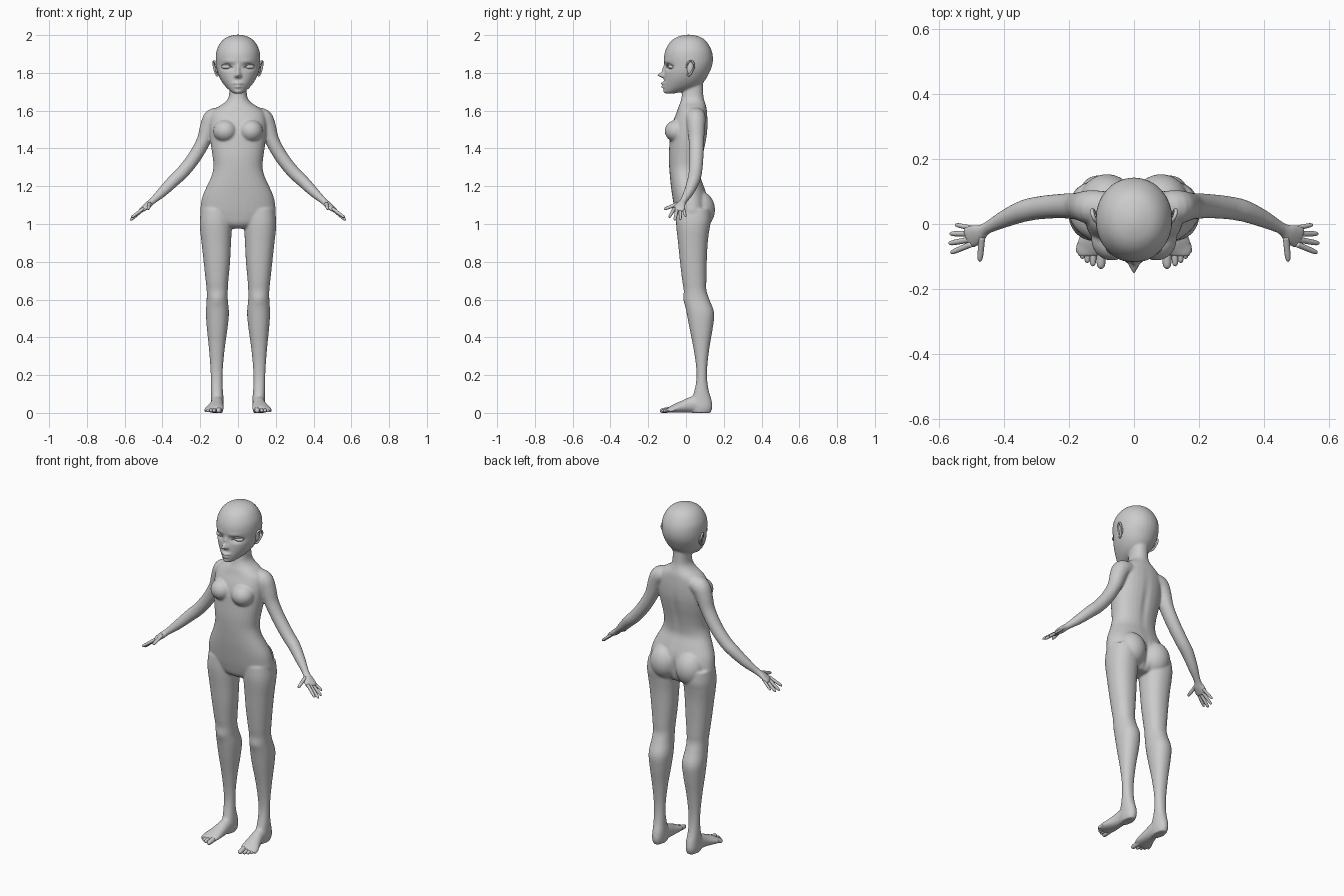
import bpy, bmesh, math
from mathutils import Vector, Matrix

BOTH = (1, -1)


def spline(rows, k=4):
    """Catmull-Rom resampling of section rows."""
    rows = [Vector(r) for r in rows]
    out = []
    for i in range(len(rows) - 1):
        a, b = rows[max(i - 1, 0)], rows[i]
        c, d = rows[i + 1], rows[min(i + 2, len(rows) - 1)]
        for j in range(k):
            t = j / k
            out.append(0.5 * (2 * b + (c - a) * t + (2 * a - 5 * b + 4 * c - d) * t * t
                              + (3 * b - a - 3 * c + d) * t ** 3))
    return out + [rows[-1]]


def skin(bm, rings, sides):
    """Bridge rings into a closed tube, optionally mirrored in x."""
    for s in sides:
        vs = [[bm.verts.new((p.x * s, p.y, p.z)) for p in r] for r in rings]
        n = len(vs[0])
        for a, b in zip(vs, vs[1:]):
            for i in range(n):
                bm.faces.new((a[i], a[(i + 1) % n], b[(i + 1) % n], b[i]))
        bm.faces.new(vs[0])
        bm.faces.new(vs[-1])


def stack(bm, rows, sides=(1,), n=32, power=2.2):
    """Horizontal sections: z, centre x, half width, front y, back y."""
    rings = []
    for z, xc, rx, yf, yb in spline(rows):
        ring = []
        for i in range(n):
            a = 2 * math.pi * i / n
            c, s = math.cos(a), math.sin(a)
            ring.append(Vector((
                xc + rx * math.copysign(abs(c) ** (2 / power), c),
                (yf + yb) / 2 + (yb - yf) / 2 * math.copysign(abs(s) ** (2 / power), s), z)))
        rings.append(ring)
    skin(bm, rings, sides)


def tube(bm, rows, sides=BOTH, n=16, ref=(0, 0, 1)):
    """Sections along a path: x, y, z, half width, half height."""
    rows = spline(rows)
    pts = [Vector(r[:3]) for r in rows]
    rings = []
    for i, p in enumerate(pts):
        t = (pts[min(i + 1, len(pts) - 1)] - pts[max(i - 1, 0)]).normalized()
        side = t.cross(Vector(ref)).normalized()
        up = side.cross(t)
        w, h = max(rows[i][3], .001), max(rows[i][4], .001)
        rings.append([p + side * w * math.cos(2 * math.pi * k / n)
                      + up * h * math.sin(2 * math.pi * k / n) for k in range(n)])
    skin(bm, rings, sides)


def ball(bm, c, r, sides=BOTH):
    for s in sides:
        m = Matrix.Translation((c[0] * s, c[1], c[2])) @ Matrix.Diagonal((*r, 1))
        bmesh.ops.create_uvsphere(bm, u_segments=24, v_segments=16, radius=1, matrix=m)


def digit(bm, a, b, r):
    """A finger or toe with a rounded tip."""
    a, b = Vector(a), Vector(b)
    tube(bm, [(*a.lerp(b, t), r * f, r * f) for t, f in
              ((0, 1.05), (.45, 1), (.8, .9), (.94, .65), (1, .15))], n=12)


def finish(bm, name):
    bmesh.ops.recalc_face_normals(bm, faces=bm.faces)
    me = bpy.data.meshes.new(name)
    bm.to_mesh(me)
    bm.free()
    ob = bpy.data.objects.new(name, me)
    bpy.context.collection.objects.link(ob)
    me.polygons.foreach_set("use_smooth", [True] * len(me.polygons))
    return ob


bm = bmesh.new()
# torso and neck
stack(bm, [(.975, 0, .06, -.01, .08), (1.0, 0, .13, -.04, .10), (1.05, 0, .195, -.055, .12),
           (1.1, 0, .197, -.065, .122), (1.15, 0, .187, -.073, .112), (1.2, 0, .165, -.08, .095),
           (1.25, 0, .142, -.085, .078), (1.3, 0, .13, -.089, .08), (1.36, 0, .135, -.091, .09),
           (1.42, 0, .144, -.088, .103), (1.48, 0, .15, -.083, .113), (1.54, 0, .15, -.07, .115),
           (1.59, 0, .14, -.05, .112), (1.62, 0, .105, -.04, .108), (1.645, 0, .068, -.03, .1),
           (1.68, 0, .048, -.022, .092), (1.76, 0, .046, -.015, .09)])
# head
stack(bm, [(1.69, 0, .018, -.108, -.07), (1.70, 0, .036, -.116, -.02), (1.725, 0, .064, -.118, .06),
           (1.76, 0, .09, -.117, .1), (1.80, 0, .108, -.115, .123), (1.84, 0, .116, -.113, .139),
           (1.88, 0, .118, -.117, .143), (1.92, 0, .113, -.109, .135), (1.96, 0, .093, -.087, .113),
           (1.985, 0, .066, -.057, .086), (1.998, 0, .032, -.022, .05), (2.002, 0, .01, .003, .023)],
      power=2.05)
# legs
stack(bm, [(1.08, .11, .085, -.05, .13), (1.02, .117, .085, -.053, .132), (.97, .117, .084, -.05, .124),
           (.9, .115, .078, -.042, .115), (.8, .112, .07, -.032, .11), (.7, .111, .06, -.02, .108),
           (.65, .11, .056, -.012, .108), (.6, .11, .056, -.01, .124), (.53, .109, .061, .003, .149),
           (.45, .11, .055, .018, .142), (.35, .112, .043, .038, .125), (.25, .113, .034, .053, .113),
           (.18, .113, .031, .055, .112), (.12, .112, .032, .045, .12), (.07, .11, .034, .03, .135),
           (.03, .11, .034, .025, .14), (0, .11, .028, .03, .13)], BOTH)
# feet
tube(bm, [(.11, .10, .05, .034, .048), (.11, .04, .045, .034, .044), (.115, -.01, .034, .04, .034),
          (.124, -.06, .023, .05, .023), (.13, -.083, .017, .05, .016), (.13, -.098, .013, .042, .011)])
# arms and palms
tube(bm, [(.08, .05, 1.575, .05, .042), (.13, .052, 1.56, .053, .052), (.157, .054, 1.51, .047, .046),
          (.182, .055, 1.44, .041, .038), (.23, .055, 1.355, .038, .036), (.29, .05, 1.278, .036, .035),
          (.34, .04, 1.23, .034, .033), (.4, .015, 1.17, .027, .027), (.455, -.014, 1.12, .019, .018),
          (.48, -.03, 1.098, .031, .017), (.505, -.04, 1.077, .036, .013), (.515, -.044, 1.068, .03, .009)])
# bust and buttocks
ball(bm, (.068, -.047, 1.492), (.064, .066, .06))
ball(bm, (.083, .07, 1.075), (.085, .084, .1))

body = finish(bm, "body")
rm = body.modifiers.new("fuse", 'REMESH')
rm.mode, rm.voxel_size = 'VOXEL', .0055
sm = body.modifiers.new("blend", 'SMOOTH')
sm.factor, sm.iterations = .5, 10
dg = bpy.context.evaluated_depsgraph_get()
fused = bpy.data.meshes.new_from_object(body.evaluated_get(dg))
body.modifiers.clear()
body.data = fused

# sculpted details: centre, radius, push along y (mirrored in x)
DETAILS = [
    ((.056, -.1, 1.832), (.03, .05, .016), .016),      # eye socket
    ((.05, -.11, 1.86), (.04, .04, .012), -.004),      # brow
    ((0, -.12, 1.818), (.011, .05, .024), -.013),      # nose bridge
    ((0, -.12, 1.789), (.013, .05, .013), -.033),      # nose tip
    ((.013, -.12, 1.782), (.008, .04, .008), -.008),   # nostril
    ((0, -.118, 1.744), (.023, .04, .007), -.017),     # upper lip
    ((0, -.118, 1.727), (.019, .04, .007), -.014),     # lower lip
    ((0, -.115, 1.7), (.02, .04, .012), -.004),        # chin
    ((0, .1, 1.38), (.02, .04, .14), -.006),           # spine
    ((0, .13, 1.06), (.014, .06, .06), -.014),         # cleft
    ((.11, -.01, .6), (.03, .03, .028), -.004),        # kneecap
]
for v in fused.vertices:
    x, y, z = abs(v.co.x), v.co.y, v.co.z
    for c, r, push in DETAILS:
        if abs(z - c[2]) < 3 * r[2]:
            d = ((x - c[0]) / r[0]) ** 2 + ((y - c[1]) / r[1]) ** 2 + ((z - c[2]) / r[2]) ** 2
            v.co.y += push * math.exp(-d)
fused.polygons.foreach_set("use_smooth", [True] * len(fused.polygons))

# fingers and thumbs
bm = bmesh.new()
for a, b, r in (((.495, -.014, 1.085), (.551, -.002, 1.038), .0075),
                ((.50, -.03, 1.08), (.567, -.03, 1.022), .0085),
                ((.50, -.047, 1.08), (.571, -.06, 1.019), .0088),
                ((.50, -.062, 1.082), (.565, -.089, 1.034), .0085),
                ((.468, -.04, 1.108), (.475, -.116, 1.078), .0095)):
    digit(bm, a, b, r)
finish(bm, "fingers")

# toes
bm = bmesh.new()
for x0, x1, y1, r in ((.1, .102, -.138, .0145), (.124, .127, -.13, .0105), (.141, .144, -.12, .01),
                      (.155, .159, -.107, .0095), (.166, .172, -.09, .009)):
    digit(bm, (x0, -.06, .02), (x1, y1, .01), r)
finish(bm, "toes")

# ears: rim and bowl
bm = bmesh.new()
tube(bm, [(.11, .002, 1.828, .005, .006), (.12, .012, 1.856, .005, .006), (.128, .032, 1.861, .005, .006),
          (.128, .044, 1.838, .005, .006), (.121, .032, 1.808, .005, .006), (.11, .014, 1.787, .006, .007),
          (.106, .006, 1.795, .003, .003)], ref=(1, 0, 0), n=10)
ball(bm, (.112, .022, 1.826), (.009, .018, .033))
finish(bm, "ears")

# eyes and upper lids
bm = bmesh.new()
ball(bm, (.057, -.074, 1.832), (.03, .022, .014))
finish(bm, "eyes")
bm = bmesh.new()
tube(bm, [(.028, -.1, 1.827, .002, .002), (.055, -.096, 1.845, .004, .004),
          (.089, -.067, 1.838, .002, .002)], n=8)
finish(bm, "eyelids")
